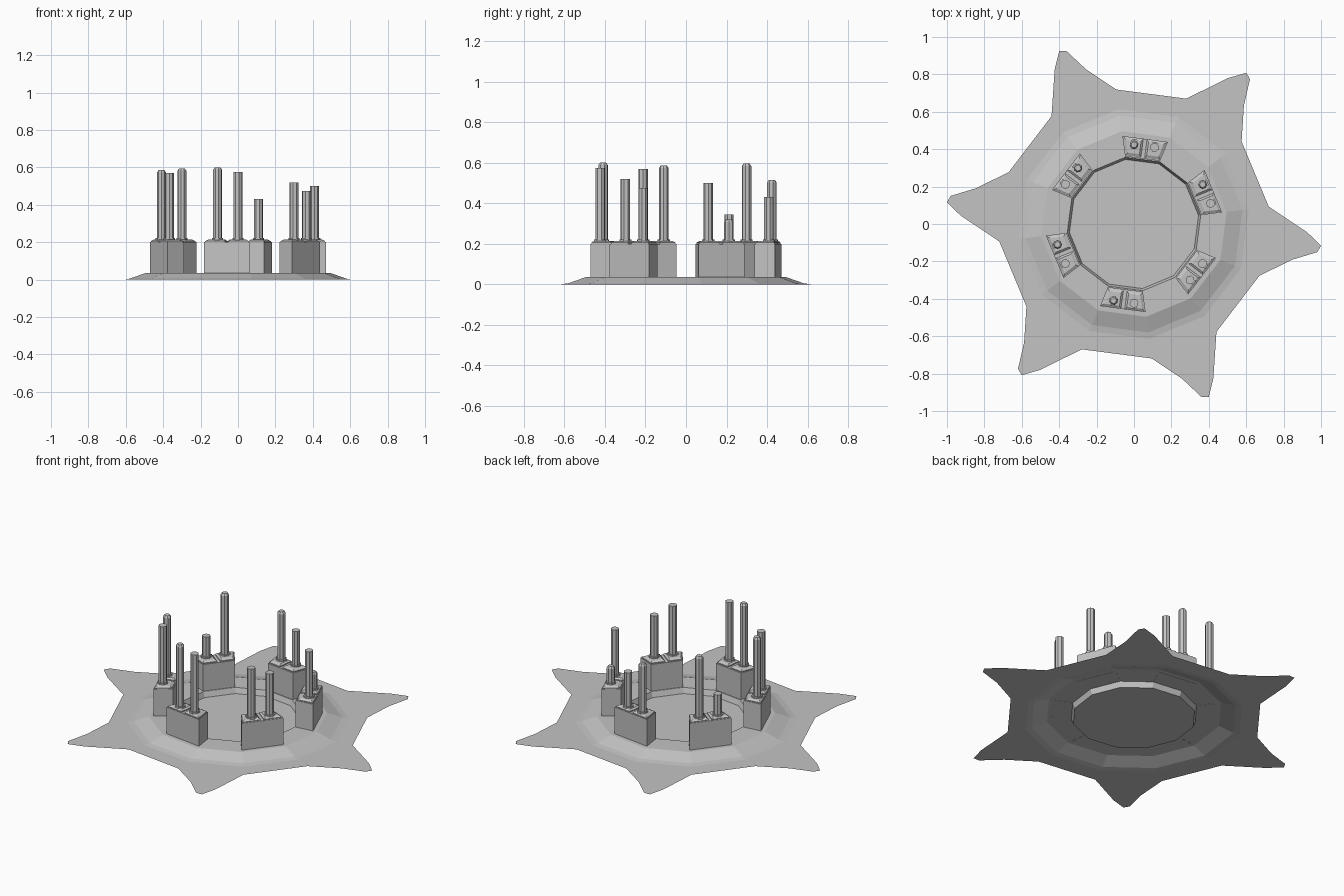
import bpy, bmesh, math
from mathutils import Vector

if "Cube" in bpy.data.objects:
    bpy.data.objects.remove(bpy.data.objects["Cube"], do_unlink=True)

GREY = (0.55, 0.55, 0.55, 1)
mat = bpy.data.materials.new("stone_grey")
mat.use_nodes = True
mat.diffuse_color = GREY
mat.node_tree.nodes["Principled BSDF"].inputs["Base Color"].default_value = GREY


def polar(r, degrees, z=0.0):
    a = math.radians(degrees)
    return Vector((r * math.cos(a), r * math.sin(a), z))


def finish(name, bm, angle=0.0):
    mesh = bpy.data.meshes.new(name)
    bm.to_mesh(mesh)
    bm.free()
    mesh.materials.append(mat)
    ob = bpy.data.objects.new(name, mesh)
    ob.rotation_euler.z = math.radians(angle)
    bpy.context.collection.objects.link(ob)
    return ob


def loft(bm, rings, cap_start=True, cap_end=True):
    """Skin a stack of counter-clockwise rings and close the ends."""
    loops = [[bm.verts.new(p) for p in ring] for ring in rings]
    n = len(loops[0])
    for low, high in zip(loops, loops[1:]):
        for i in range(n):
            j = (i + 1) % n
            bm.faces.new((low[i], low[j], high[j], high[i]))
    if cap_start:
        bm.faces.new(loops[0][::-1])
    if cap_end:
        bm.faces.new(loops[-1])


def ring12(r, z):
    return [polar(r, 7.5 + 30 * k, z) for k in range(12)]


# Star-shaped ground sheet with a twelve-sided hole
sector = [(0.725, 37.5), (0.865, 47.2), (0.992, 51.3),
          (1.007, 53.4), (0.928, 57.2), (0.726, 67.4)]
star = [polar(r, a + 60 * k) for k in range(6) for r, a in sector]
bm = bmesh.new()
for outline in (star, ring12(0.62, 0)):
    vs = [bm.verts.new(p) for p in outline]
    for i, v in enumerate(vs):
        bm.edges.new((v, vs[(i + 1) % len(vs)]))
bmesh.ops.triangle_fill(bm, edges=bm.edges[:], use_beauty=True, normal=(0, 0, 1))
for f in bm.faces:
    f.normal_update()
    if f.normal.z < 0:
        f.normal_flip()
finish("star_ground", bm)

# Raised ring platform with a sunken floor
bm = bmesh.new()
profile = [(0.62, 0), (0.585, 0.005), (0.5, 0.035), (0.36, 0.035), (0.348, 0.002)]
loft(bm, [ring12(r, z) for r, z in profile], cap_start=False)
finish("ring_platform", bm)


def quad(r0, r1, t0, t1_in, t1_out, side, z):
    """Trapezoid pointing along +x, on one side of the axis."""
    pts = [(r0, t0), (r1, t0), (r1, t1_out), (r0, t1_in)]
    pts = [Vector((r, side * t, z)) for r, t in pts]
    return pts if side > 0 else pts[::-1]


def column(name, angle, side, top, capped):
    bm = bmesh.new()
    stages = [(0.031, 0.21), (0.031, 0.222), (0.024, 0.222)]
    stages += [(0.024, top - 0.012), (0.016, top)] if capped else [(0.024, top)]
    loft(bm, [[polar(r, 45 * k + 22.5, z) + Vector((0.42, side * 0.055, 0))
               for k in range(8)] for r, z in stages])
    finish(name, bm, angle)


# Six pedestals: wedge block, two sloped plates and two columns each
heights = [((0.32, True), (0.50, False)), ((0.515, True), (0.43, False)),
           ((0.345, False), (0.595, True)), ((0.57, False), (0.585, True)),
           ((0.575, False), (0.60, True)), ((0.475, False), (0.52, False))]
for k, pair in enumerate(heights):
    angle = 22.5 + 60 * k
    bm = bmesh.new()
    loft(bm, [[polar(0.365, -15, z), polar(0.475, -15, z),
               polar(0.475, 15, z), polar(0.365, 15, z)] for z in (0.034, 0.2)])
    finish(f"pedestal_{k + 1}", bm, angle)
    for side, word, (top, capped) in zip((1, -1), ("left", "right"), pair):
        bm = bmesh.new()
        loft(bm, [quad(0.358, 0.456, 0.010, 0.092, 0.118, side, 0.2),
                  quad(0.358, 0.456, 0.010, 0.092, 0.118, side, 0.206),
                  quad(0.374, 0.444, 0.020, 0.083, 0.102, side, 0.214)])
        finish(f"plate_{word}_{k + 1}", bm, angle)
        column(f"column_{word}_{k + 1}", angle, side, top, capped)
